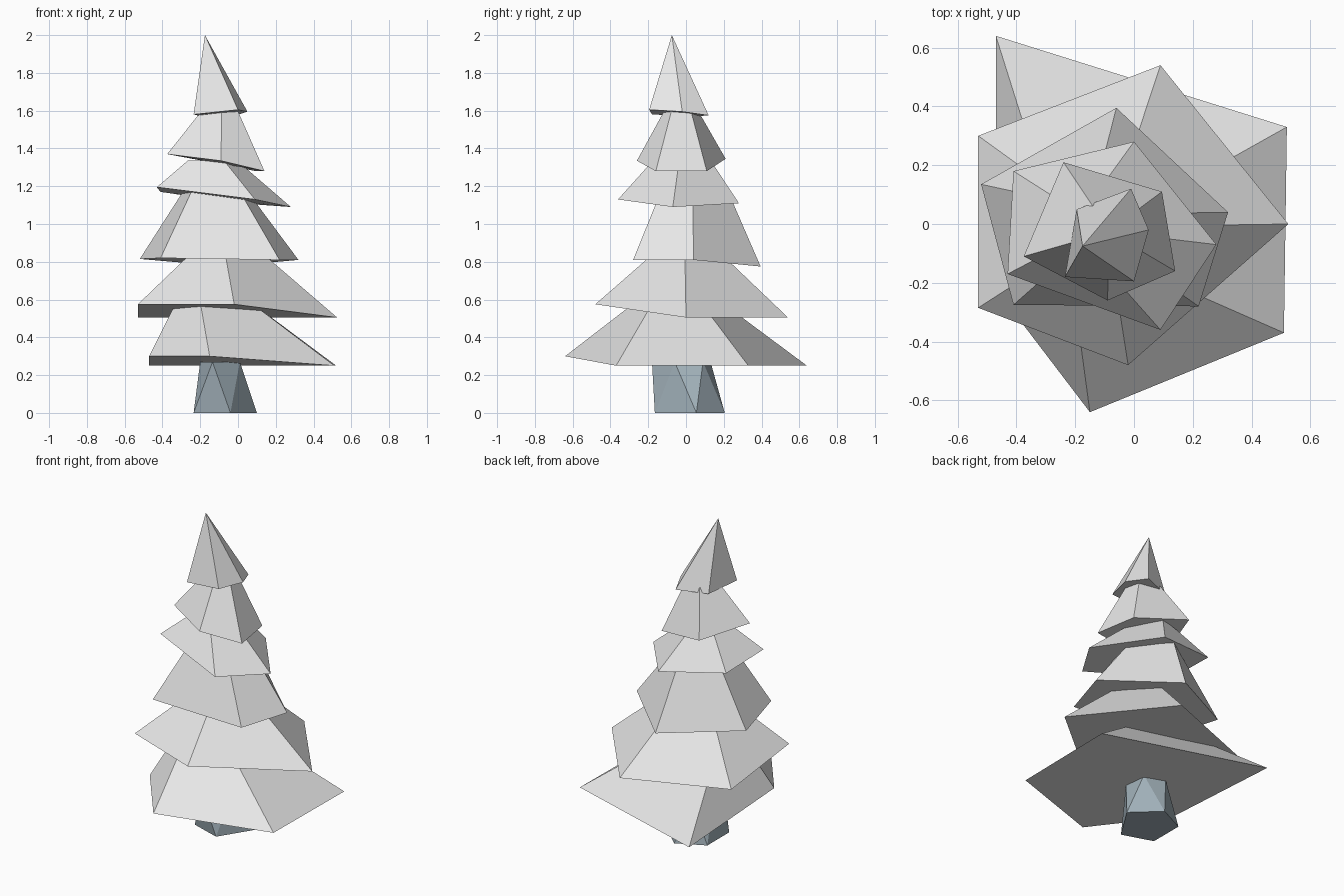
import bpy
import bmesh
from mathutils import Vector

cube = bpy.data.objects.get("Cube")
if cube:
    bpy.data.objects.remove(cube, do_unlink=True)


def make_material(name, colour):
    material = bpy.data.materials.new(name)
    material.use_nodes = True
    material.diffuse_color = colour
    shader = next(n for n in material.node_tree.nodes if n.type == "BSDF_PRINCIPLED")
    shader.inputs["Base Color"].default_value = colour
    return material


def finish(name, bm, material):
    """Turn a bmesh into a flat-shaded object with outward faces."""
    bmesh.ops.recalc_face_normals(bm, faces=bm.faces[:])
    mesh = bpy.data.meshes.new(name)
    bm.to_mesh(mesh)
    bm.free()
    mesh.materials.append(material)
    part = bpy.data.objects.new(name, mesh)
    bpy.context.collection.objects.link(part)
    return part


def add_tier(name, rim, centre, pull, top):
    """Lopsided five-sided skirt: a tilted rim drawn in to a small flat top."""
    bm = bmesh.new()
    lower = [bm.verts.new(p) for p in rim]
    middle = sum((Vector(p) for p in rim), Vector()) / len(rim)
    upper = []
    for p in rim:
        x = centre[0] + pull[0] * (p[0] - middle.x)
        y = centre[1] + pull[1] * (p[1] - middle.y)
        upper.append(bm.verts.new((x, y, top)))
    count = len(rim)
    for i in range(count):
        j = (i + 1) % count
        bm.faces.new((lower[i], lower[j], upper[j], upper[i]))
    bm.faces.new(lower)
    bm.faces.new(upper)
    finish(name, bm, foliage)


def add_tip(name, rim, peak):
    """Pointed crown: rim joined to a single peak."""
    bm = bmesh.new()
    lower = [bm.verts.new(p) for p in rim]
    apex = bm.verts.new(peak)
    for i, vert in enumerate(lower):
        bm.faces.new((vert, lower[(i + 1) % len(lower)], apex))
    bm.faces.new(lower)
    finish(name, bm, foliage)


def add_trunk(name, foot, head, height):
    """Twisted stump: two offset pentagons joined by triangles."""
    bm = bmesh.new()
    lower = [bm.verts.new((x, y, 0)) for x, y in foot]
    upper = [bm.verts.new((x, y, height)) for x, y in head]
    count = len(foot)
    for i in range(count):
        j = (i + 1) % count
        bm.faces.new((lower[i], lower[j], upper[i]))
        bm.faces.new((lower[j], upper[j], upper[i]))
    bm.faces.new(lower)
    bm.faces.new(upper)
    finish(name, bm, bark)


foliage = make_material("pale grey foliage", (.8, .8, .8, 1))
bark = make_material("blue grey bark", (.36, .44, .49, 1))

# Trunk
add_trunk("trunk",
          foot=[(-.04, -.165), (.1, .055), (-.06, .205), (-.235, .12), (-.235, -.1)],
          head=[(.01, -.06), (0, .09), (-.13, .13), (-.2, 0), (-.135, -.18)],
          height=.27)

# Branch tiers, from the ground up
add_tier("bottom_tier",
         rim=[(.52, .33, .25), (-.47, .64, .25), (-.47, -.22, .3),
              (-.15, -.64, .3), (.51, -.37, .25)],
         centre=(-.14, -.06), pull=(.42, .38), top=.575)
add_tier("second_tier",
         rim=[(.09, .54, .505), (-.53, .3, .505), (-.53, -.285, .575),
              (-.02, -.48, .575), (.525, 0, .505)],
         centre=(-.094, 0), pull=(.39, .38), top=.83)
add_tier("third_tier",
         rim=[(-.06, .395, .775), (-.52, .135, .815), (-.41, -.275, .82),
              (.22, -.28, .81), (.32, .04, .81)],
         centre=(-.116, .016), pull=(.41, .53), top=1.17)
add_tier("fourth_tier",
         rim=[(0, .28, 1.11), (-.41, .18, 1.17), (-.43, -.17, 1.195),
              (.09, -.36, 1.13), (.28, -.07, 1.09)],
         centre=(-.142, -.016), pull=(.37, .48), top=1.335)
add_tier("fifth_tier",
         rim=[(.095, .11, 1.28), (-.24, .21, 1.345), (-.375, -.11, 1.37),
              (-.09, -.26, 1.335), (.14, -.16, 1.28)],
         centre=(-.088, -.032), pull=(.37, .38), top=1.6)

# Pointed top
add_tip("tip",
        rim=[(-.01, .12, 1.575), (-.195, .05, 1.57), (-.235, -.18, 1.58),
             (0, -.195, 1.605), (.05, -.02, 1.595)],
        peak=(-.175, -.075, 2))
